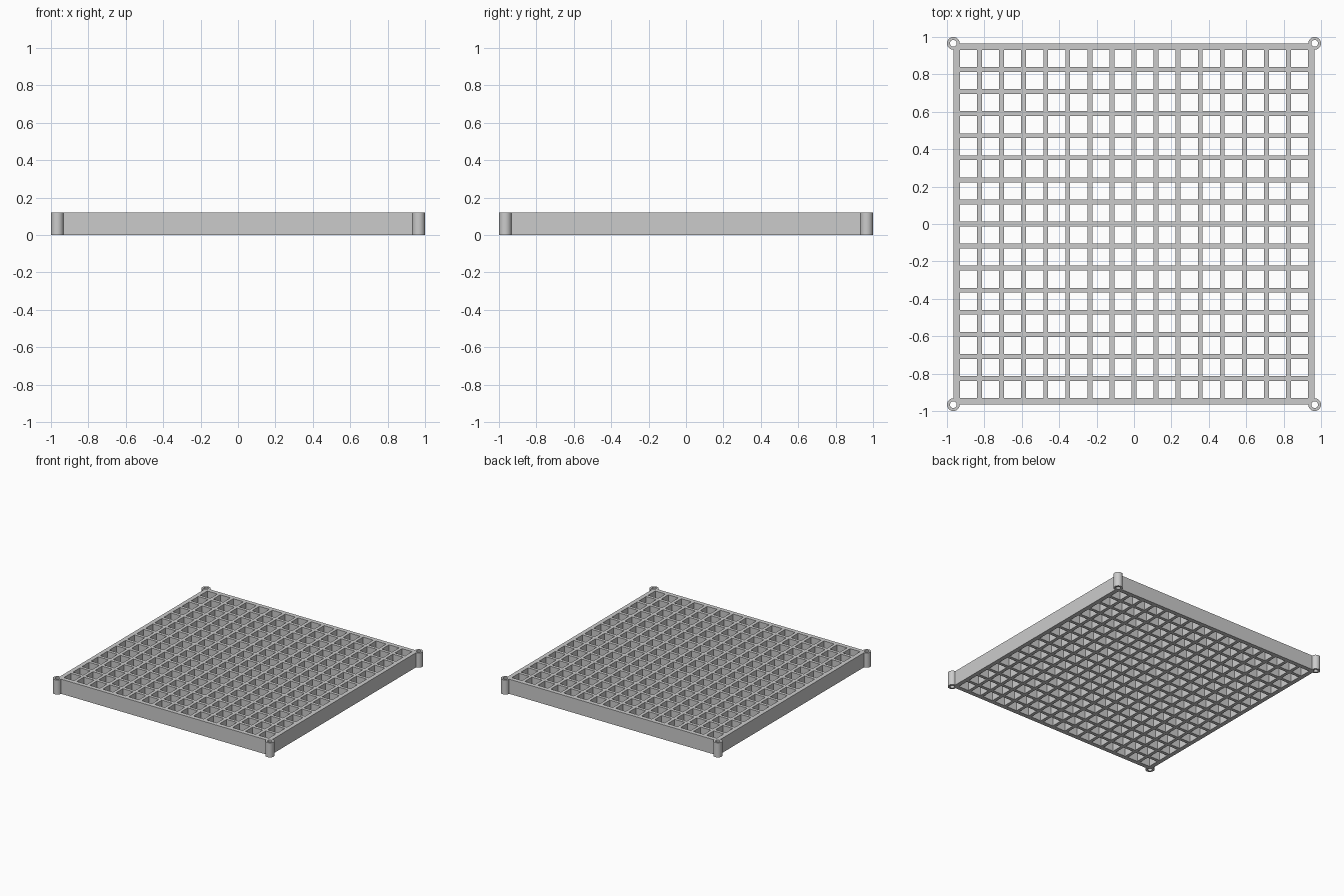
import bpy
import bmesh

HEIGHT = 0.12
HALF = 0.966           # outer half-width of the frame
OPENING = 0.931        # half-width inside the frame
CELLS = 16
BAR = 0.026            # width of one lattice bar
NOTCH = 0.023          # frame corner left open inside each post
POST_R, BORE_R = 0.034, 0.018

cube = bpy.data.objects.get("Cube")
if cube:
    bpy.data.objects.remove(cube, do_unlink=True)

grey = bpy.data.materials.new("plain grey")
grey.use_nodes = True
colour = (0.6, 0.6, 0.6, 1)
grey.diffuse_color = colour
grey.node_tree.nodes["Principled BSDF"].inputs["Base Color"].default_value = colour


def extrude_up(bm, name):
    """Turn a flat sheet into a solid of full height and make its object."""
    up = bmesh.ops.extrude_face_region(bm, geom=bm.faces[:])["geom"]
    top = [v for v in up if isinstance(v, bmesh.types.BMVert)]
    bmesh.ops.translate(bm, verts=top, vec=(0, 0, HEIGHT))
    bmesh.ops.recalc_face_normals(bm, faces=bm.faces[:])
    mesh = bpy.data.meshes.new(name)
    bm.to_mesh(mesh)
    bm.free()
    mesh.materials.append(grey)
    obj = bpy.data.objects.new(name, mesh)
    bpy.context.collection.objects.link(obj)
    return obj


# Framed lattice: a grid of strips with the cell openings left out
hole = (2 * OPENING - (CELLS - 1) * BAR) / CELLS
lines = [-HALF, -HALF + NOTCH]
for i in range(CELLS):
    start = -OPENING + i * (hole + BAR)
    lines += [start, start + hole]
lines += [HALF - NOTCH, HALF]
strips = len(lines) - 1
ends = (0, strips - 1)
cells = range(2, strips - 2, 2)

bm = bmesh.new()
verts = [[bm.verts.new((x, y, 0)) for y in lines] for x in lines]
for i in range(strips):
    for j in range(strips):
        if (i in cells and j in cells) or (i in ends and j in ends):
            continue
        bm.faces.new((verts[i][j], verts[i + 1][j],
                      verts[i + 1][j + 1], verts[i][j + 1]))
bmesh.ops.delete(bm, geom=[v for v in bm.verts if not v.link_faces], context='VERTS')
extrude_up(bm, "lattice_frame")

# Hollow round posts at the four corners
for side, sx in (("right", -1), ("left", 1)):
    for end, sy in (("front", -1), ("back", 1)):
        bm = bmesh.new()
        for radius in (POST_R, BORE_R):
            bmesh.ops.create_circle(bm, segments=32, radius=radius)
        bmesh.ops.bridge_loops(bm, edges=bm.edges[:])
        post = extrude_up(bm, f"{end}_{side}_post")
        post.location = (sx * HALF, sy * HALF, 0)
        bpy.ops.object.select_all(action='DESELECT')
        post.select_set(True)
        bpy.context.view_layer.objects.active = post
        bpy.ops.object.shade_smooth_by_angle()
